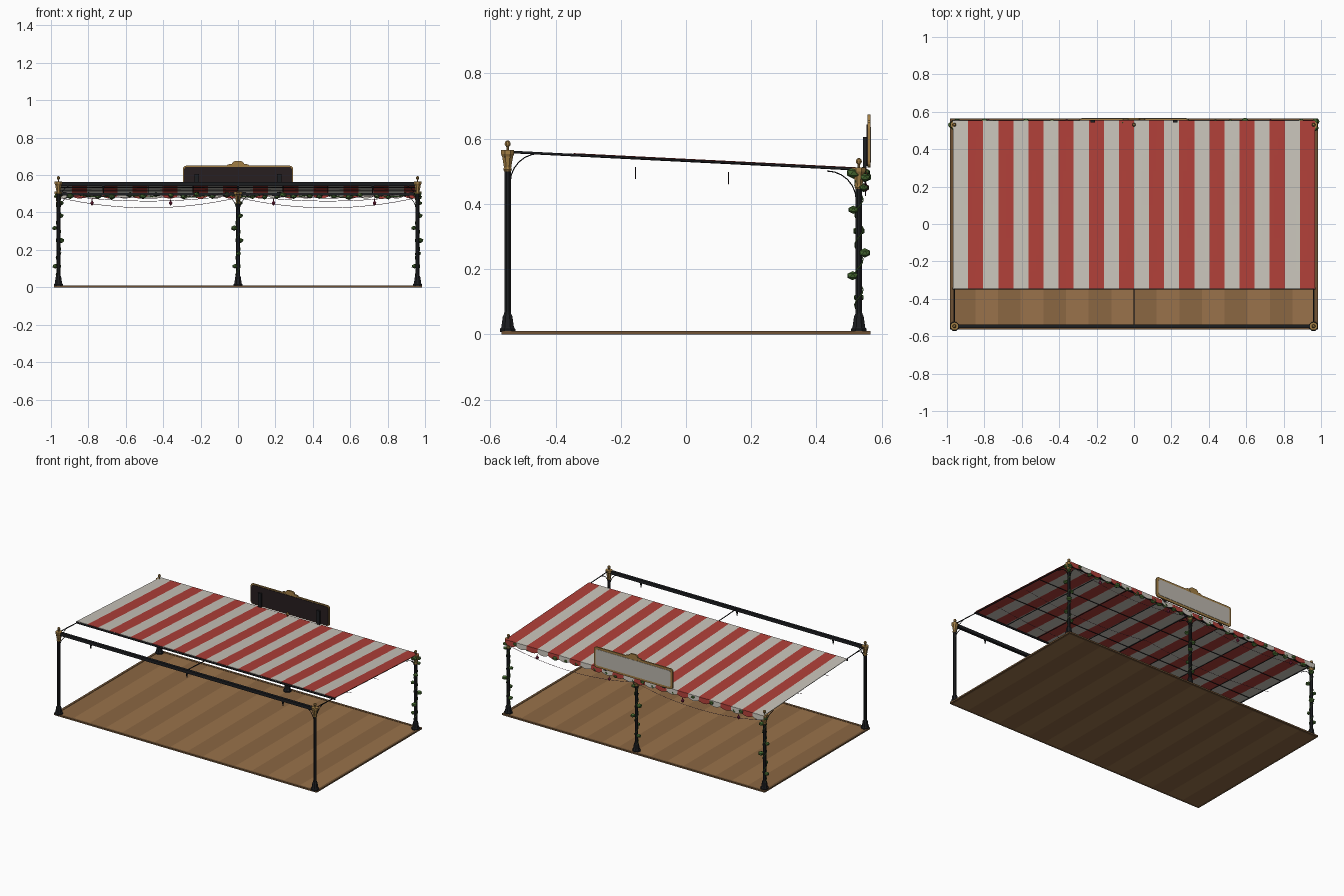
import bpy, bmesh, math, random
from mathutils import Vector

if "Cube" in bpy.data.objects:
    bpy.data.objects.remove(bpy.data.objects["Cube"])

random.seed(4)

def mat(name, r, g, b):
    m = bpy.data.materials.new(name)
    m.diffuse_color = (r, g, b, 1)
    m.use_nodes = True
    m.node_tree.nodes["Principled BSDF"].inputs["Base Color"].default_value = m.diffuse_color
    return m

IRON = mat("iron", .012, .013, .015)
GOLD = mat("gold", .36, .21, .06)
RED = mat("red_cloth", .43, .05, .04)
WHITE = mat("white_cloth", .58, .55, .49)
WOOD = mat("wood", .32, .17, .07)
WOOD2 = mat("wood_dark", .26, .135, .055)
EDGE = mat("wood_edge", .16, .085, .035)
LEAF = mat("leaf", .06, .14, .03)
PINK = mat("blossom", .22, .02, .06)
WIRE = mat("wire", .16, .08, .12)
DARK = mat("sign_back", .02, .013, .014)
PANEL = mat("sign_panel", .5, .47, .42)

def finish(name, bm, *mats):
    me = bpy.data.meshes.new(name)
    bmesh.ops.recalc_face_normals(bm, faces=bm.faces)
    bm.to_mesh(me)
    bm.free()
    for m in mats:
        me.materials.append(m)
    ob = bpy.data.objects.new(name, me)
    bpy.context.collection.objects.link(ob)
    return ob

def box(name, x0, x1, y0, y1, z0, z1, m):
    bm = bmesh.new()
    bmesh.ops.create_cube(bm, size=1)
    for v in bm.verts:
        v.co = ((x0+x1)/2 + v.co.x*(x1-x0), (y0+y1)/2 + v.co.y*(y1-y0), (z0+z1)/2 + v.co.z*(z1-z0))
    return finish(name, bm, m)

def lathe(name, prof, x, y, m, n=8):
    bm = bmesh.new()
    rings = [[bm.verts.new((x + r*math.cos(math.tau*(i+.5)/n), y + r*math.sin(math.tau*(i+.5)/n), z))
              for i in range(n)] for r, z in prof]
    for a, b in zip(rings, rings[1:]):
        for i in range(n):
            bm.faces.new((a[i], a[(i+1) % n], b[(i+1) % n], b[i]))
    bm.faces.new(rings[0])
    bm.faces.new(rings[-1])
    return finish(name, bm, m)

def tube(name, pts, r, m, res=1):
    cu = bpy.data.curves.new(name, 'CURVE')
    cu.dimensions = '3D'
    cu.bevel_depth = r
    cu.bevel_resolution = res
    sp = cu.splines.new('POLY')
    sp.points.add(len(pts)-1)
    for p, c in zip(sp.points, pts):
        p.co = (*c, 1)
    cu.materials.append(m)
    ob = bpy.data.objects.new(name, cu)
    bpy.context.collection.objects.link(ob)
    return ob

def blobs(name, places, size, m):
    # flattened low-poly leaf clumps
    bm = bmesh.new()
    for p in places:
        vs = bmesh.ops.create_icosphere(bm, subdivisions=1, radius=1)['verts']
        s = size * random.uniform(.85, 1.15)
        for v in vs:
            v.co = Vector(p) + Vector((v.co.x*s, v.co.y*s, v.co.z*s*.75))
    return finish(name, bm, m)

def roof_z(y):
    return .566 - (y + .57) * .05

# Plank floor with dark border
N = 16
for i in range(N):
    w = 1.94 / N
    box("floor_plank", -.97+i*w, -.97+(i+1)*w, -.55, .55, 0, .008, WOOD if i % 2 else WOOD2)
for s in (-1, 1):
    box("floor_edge_side", s*.977-.008, s*.977+.008, -.565, .565, 0, .01, EDGE)
    box("floor_edge_long", -.97, .97, s*.557-.008, s*.557+.008, 0, .01, EDGE)

# Posts with flared base, capital, finial ball and curved brackets
posts = [(-.96, -.547), (.96, -.547), (-.96, .53), (0, .53), (.96, .53)]
for x, y in posts:
    t = roof_z(y)
    lathe("post", [(.026, .008), (.026, .016), (.021, .022), (.016, .055), (.012, .062),
                   (.0105, .07), (.0105, t-.05)], x, y, IRON)
    lathe("capital", [(.011, t-.065), (.014, t-.06), (.012, t-.052), (.018, t-.02),
                      (.022, t-.012), (.022, t)], x, y, GOLD)
    lathe("finial", [(.004, t), (.004, t+.01), (.009, t+.015), (.01, t+.02),
                     (.007, t+.027), (.002, t+.03)], x, y, GOLD)
    dirs = [(d, 0) for d in (-1, 1) if abs(x + d*.1) < .97] + [(0, -1 if y > 0 else 1)]
    for dx, dy in dirs:
        arc = [(.008 + .09*(1-math.cos(a*math.pi/12)), .09*math.sin(a*math.pi/12)) for a in range(7)]
        tube("bracket", [(x+dx*u, y+dy*u, t-.1+w) for u, w in arc], .002, IRON)

# Frame: front and back beams, side and middle rails, rafters
box("front_beam", -.975, .975, -.556, -.538, .543, .564, IRON)
box("back_beam", -.975, .975, .524, .538, .492, .506, IRON)
def slope_bar(name, x, y0, y1, r, drop):
    tube(name, [(x, y0, roof_z(y0)-drop), (x, y1, roof_z(y1)-drop)], r, IRON, 0)
for x in (-.96, 0, .96):
    slope_bar("roof_rail", x, -.547, .545, .004, .005)
for i in range(1, 8):
    slope_bar("rafter", -.96+.24*i, -.345, .545, .0025, .005)
for y in (-.05, .25):
    tube("cross_bar", [(-.96, y, roof_z(y)-.006), (.96, y, roof_z(y)-.006)], .0025, IRON, 0)
tube("awning_front_bar", [(-.97, -.345, roof_z(-.345)-.008), (.97, -.345, roof_z(-.345)-.008)], .006, IRON)
for x in (-.72, 0, .72):
    lathe("beam_hook", [(.002, .51), (.008, .545)], x, -.547, IRON, 6)

# Striped awning and scalloped valance
SW = 1.935 / 24
def cloth(name, rows, f):
    bm = bmesh.new()
    K = 4
    g = [[bm.verts.new(f(-.9675 + SW*i/K, j/rows, (i % K)/K)) for i in range(24*K+1)] for j in range(rows+1)]
    for j in range(rows):
        for i in range(24*K):
            bm.faces.new((g[j][i], g[j][i+1], g[j+1][i+1], g[j+1][i])).material_index = (i//K) % 2
    ob = finish(name, bm, WHITE, RED)
    so = ob.modifiers.new("thickness", 'SOLIDIFY')
    so.thickness = .002
    so.offset = 0
    return ob

def canvas(x, v, u):
    y = -.345 + .897*v
    return (x, y, roof_z(y) - .002*math.sin(math.pi*v)*math.sin(math.pi*(x+.96)/.24)**2)
cloth("awning_canvas", 10, canvas)
cloth("awning_valance", 2, lambda x, v, u: (x, .552+.002*v, roof_z(.552) - v*(.024+.012*math.sin(math.pi*u))))

# Ivy along the back edge and winding up the back posts
tube("ivy_vine", [(-.96+.08*i, .55, .49+.008*math.sin(i*1.9)) for i in range(25)], .003, LEAF)
blobs("ivy_garland", [(-.96+.0739*i+random.uniform(-.015, .015), random.uniform(.53, .55),
                       .49+random.uniform(-.009, .009)) for i in range(27)], .019, LEAF)
blobs("ivy_corner_clump", [(.96, .515, .495), (-.96, .52, .495), (.24, .525, .495)], .023, LEAF)
for px in (-.96, 0, .96):
    blobs("post_ivy", [(px+.012, .513, .382), (px-.02, .53, .317), (px+.014, .548, .25),
                       (px+.002, .511, .18), (px-.016, .53, .113), (px+.012, .545, .45)], .017, LEAF)
    tube("post_vine", [(px+.013*math.cos(i*.8), .53+.013*math.sin(i*.8), .02+i*.0118) for i in range(40)], .0018, LEAF)

# Hanging blossoms
for x in (-.78, -.36, .19, .73):
    lathe("blossom", [(.002, .475), (.003, .462), (.011, .452), (.008, .444), (.002, .438)], x, .55, PINK, 6)

# Sagging wires in two bays
for y, z, d in ((-.155, .513, .036), (.13, .497, .036), (.55, .48, .055)):
    for s in (-1, 1):
        tube("sagging_wire", [(s*.96*i/16, y, z - d*4*(i/16)*(1-i/16)) for i in range(17)], .0013, WIRE, 0)

# Sign board: rounded gold frame, pale panel outside, dark panel inside
def plate(name, hw, z0, z1, r, y0, y1, m):
    bm = bmesh.new()
    pts = []
    for cx, cz, a0 in ((hw-r, z1-r, 0), (r-hw, z1-r, 90), (r-hw, z0+r, 180), (hw-r, z0+r, 270)):
        for k in range(5):
            a = math.radians(a0 + 22.5*k)
            pts.append(bm.verts.new((cx+r*math.cos(a), y0, cz+r*math.sin(a))))
    f = bm.faces.new(pts)
    e = bmesh.ops.extrude_face_region(bm, geom=[f])['geom']
    bmesh.ops.translate(bm, verts=[v for v in e if isinstance(v, bmesh.types.BMVert)], vec=(0, y1-y0, 0))
    return finish(name, bm, m)

plate("sign_frame", .295, .512, .65, .018, .556, .565, GOLD)
plate("sign_panel", .28, .527, .636, .012, .564, .567, PANEL)
plate("sign_inner_panel", .288, .517, .643, .014, .553, .557, DARK)
plate("sign_crest", .034, .632, .675, .021, .556, .566, GOLD)
plate("sign_crest_wing", .06, .635, .658, .011, .557, .565, GOLD)
for x in (-.22, .22):
    box("sign_mount", x-.012, x+.012, .543, .554, .5, .605, IRON)
